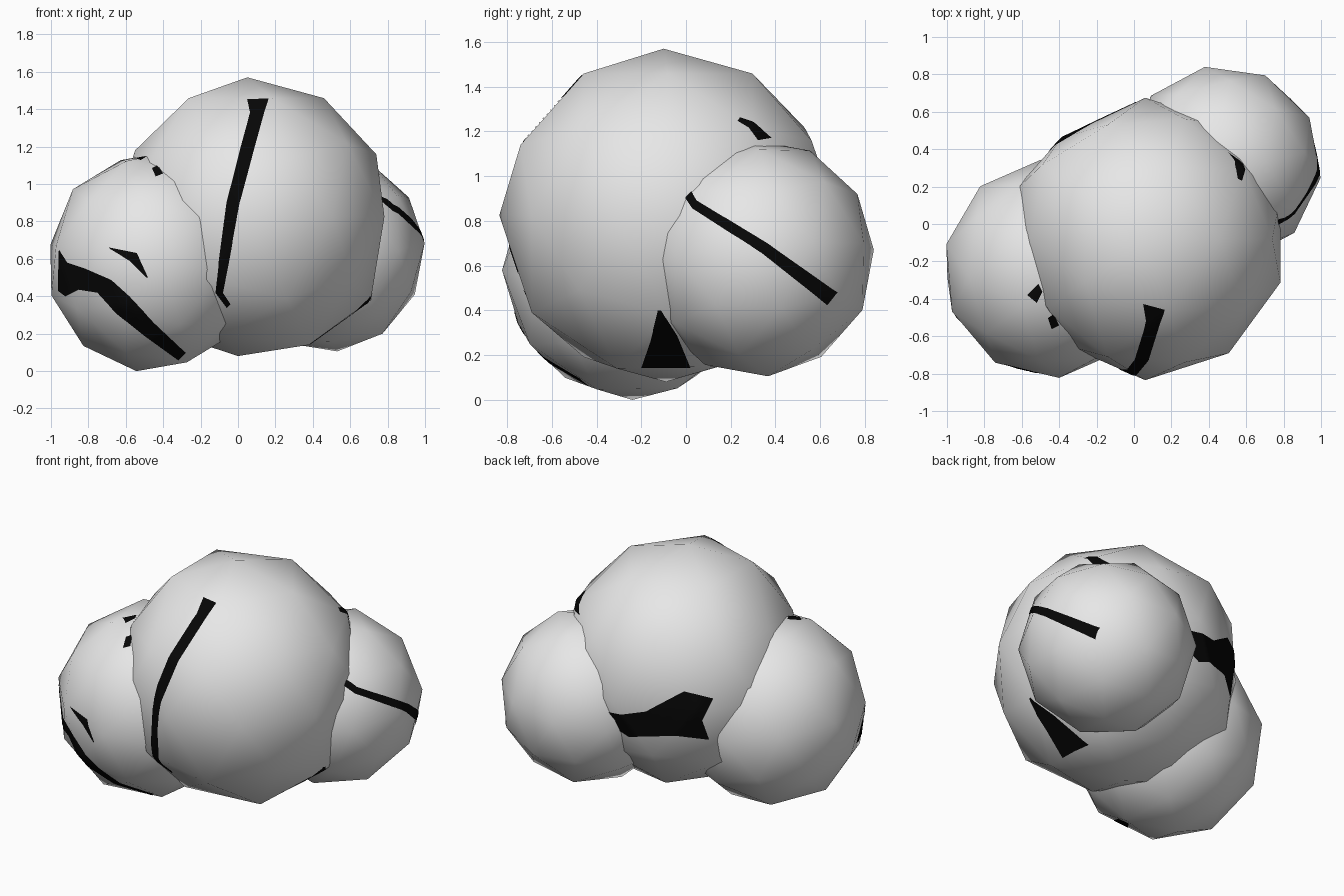
import bpy, bmesh, math
from mathutils import Vector, Matrix, Euler
from mathutils.bvhtree import BVHTree

if "Cube" in bpy.data.objects:
    bpy.data.objects.remove(bpy.data.objects["Cube"])


def material(name, rgb):
    m = bpy.data.materials.new(name)
    m.diffuse_color = (*rgb, 1)
    m.use_nodes = True
    m.node_tree.nodes["Principled BSDF"].inputs["Base Color"].default_value = m.diffuse_color
    return m


STONE = material("light grey stone", (0.8, 0.8, 0.8))
BLACK = material("black crack", (0.002, 0.002, 0.002))


def finish(bm, name, mat):
    me = bpy.data.meshes.new(name)
    bm.to_mesh(me)
    bm.free()
    me.materials.append(mat)
    for p in me.polygons:
        p.use_smooth = True
    ob = bpy.data.objects.new(name, me)
    bpy.context.collection.objects.link(ob)


def boulder(name, centre, radii, turn=0, tilt=(0, 0), nudges=()):
    """Low-poly round boulder; returns a tree for projecting cracks on it."""
    bm = bmesh.new()
    tilted = Euler((math.radians(tilt[0]), math.radians(tilt[1]), 0)).to_matrix().to_4x4()
    mat = (Matrix.Translation(centre) @ tilted
           @ Matrix.Diagonal((*radii, 1)) @ Matrix.Rotation(math.radians(turn), 4, 'Z'))
    bmesh.ops.create_icosphere(bm, subdivisions=2, radius=1, matrix=mat)
    for n in nudges:  # chipped corners: nearest corner moves to the point
        min(bm.verts, key=lambda v: (v.co - Vector(n)).length).co = n
    bm.normal_update()
    tree = BVHTree.FromBMesh(bm)
    finish(bm, name, STONE)
    return tree


def crack(name, tree, view, ribs, steps=12, across=4):
    """Thin skin between left/right rib points, projected along a view."""
    right, up, out, origin = view

    def project(p):
        pos = origin + right * p[0] + up * p[1]
        hit, normal, _, _ = tree.ray_cast(pos + out * 4, -out)
        return hit + normal * 0.004 if hit else None

    rows = []
    for i in range(len(ribs) - 1):
        a, b = ribs[i], ribs[i + 1]
        for s in range(steps + (i == len(ribs) - 2)):
            t = s / steps
            l = Vector(a[0]).lerp(Vector(b[0]), t)
            r = Vector(a[1]).lerp(Vector(b[1]), t)
            rows.append([project(l.lerp(r, k / across)) for k in range(across + 1)])
    bm = bmesh.new()
    grid = [[bm.verts.new(p) if p else None for p in row] for row in rows]
    for g, h in zip(grid, grid[1:]):
        for k in range(across):
            quad = [g[k], g[k + 1], h[k + 1], h[k]]
            if all(quad):
                f = bm.faces.new(quad)
                f.normal_update()
                if f.normal.dot(out) < 0:
                    f.normal_flip()
    bmesh.ops.remove_doubles(bm, verts=bm.verts, dist=0.0002)
    finish(bm, name, BLACK)


# Boulders
middle = boulder("middle_boulder", (0.06, -0.08, 0.825), (0.76, 0.755, 0.745), nudges=[
    (-0.39, 0.46, 0.80), (-0.55, -0.08, 1.18), (-0.14, -0.71, 1.17),
    (0.27, -0.74, 1.14), (0.0, -0.09, 0.08), (0.05, -0.10, 1.57),
    (-0.61, -0.29, 0.80), (-0.36, -0.65, 0.80), (-0.46, -0.45, 1.14),
    (0.71, -0.08, 0.38), (0.26, -0.69, 0.39), (0.38, 0.15, 0.15), (0.38, -0.31, 0.14)])
left = boulder("left_boulder", (-0.45, -0.24, 0.587), (0.575, 0.585, 0.595), 5, (0, 9))
right = boulder("right_boulder", (0.475, 0.32, 0.635), (0.53, 0.53, 0.535), 10, (5, -6))

# Projection views: right, up, outward direction, origin
X, Y, Z, O = Vector((1, 0, 0)), Vector((0, 1, 0)), Vector((0, 0, 1)), Vector()
FRONT, SIDE, TOP = (X, Z, -Y, O), (Y, Z, X, O), (X, Y, Z, O)
a, e = math.radians(35), math.radians(25)
flat = Vector((-math.sin(a), math.cos(a), 0))
BACK_LEFT = (Vector((-math.cos(a), -math.sin(a), 0)), Z * math.cos(e) - flat * math.sin(e),
             flat * math.cos(e) + Z * math.sin(e), Vector((0, 0, 0.785)))

# Long crack on the front of the middle boulder
crack("front_crack", middle, FRONT, [
    ((0.05, 1.45), (0.165, 1.455)), ((0.065, 1.38), (0.14, 1.38)),
    ((0.01, 1.18), (0.085, 1.18)), ((-0.06, 0.9), (0.01, 0.9)),
    ((-0.10, 0.6), (-0.045, 0.6)), ((-0.12, 0.42), (-0.08, 0.42)),
    ((-0.06, 0.34), (-0.04, 0.36))])

# Cracks on the left boulder
crack("left_crack", left, FRONT, [
    ((-0.955, 0.65), (-0.96, 0.43)), ((-0.91, 0.58), (-0.92, 0.40)),
    ((-0.82, 0.55), (-0.85, 0.435)), ((-0.68, 0.49), (-0.75, 0.42)),
    ((-0.58, 0.40), (-0.65, 0.31)), ((-0.45, 0.26), (-0.50, 0.19)),
    ((-0.28, 0.10), (-0.32, 0.06))])
crack("left_chip", left, FRONT, [
    ((-0.69, 0.66), (-0.68, 0.65)), ((-0.54, 0.63), (-0.58, 0.59)),
    ((-0.48, 0.50), (-0.49, 0.50))])
crack("left_top_chip_a", left, TOP, [
    ((-0.57, -0.38), (-0.52, -0.42)), ((-0.51, -0.32), (-0.49, -0.36))])
crack("left_top_chip_b", left, TOP, [
    ((-0.46, -0.50), (-0.44, -0.56)), ((-0.43, -0.48), (-0.40, -0.54))])

# Crack on the right boulder
crack("right_crack", right, SIDE, [
    ((-0.02, 0.93), (0.02, 0.94)), ((0.03, 0.855), (0.05, 0.89)),
    ((0.34, 0.655), (0.37, 0.695)), ((0.63, 0.425), (0.675, 0.48))])

# Chips on the right of the middle boulder
crack("low_chip", middle, SIDE, [
    ((-0.125, 0.40), (-0.11, 0.40)), ((-0.16, 0.26), (-0.04, 0.29)),
    ((-0.20, 0.145), (0.02, 0.145))])
crack("high_chip", middle, SIDE, [
    ((0.23, 1.245), (0.24, 1.26)), ((0.28, 1.215), (0.30, 1.24)),
    ((0.32, 1.16), (0.38, 1.17))])


# Forked crack at the back, read in picture units and scaled
def px(x, y):
    return ((x - 686) / 168, (668 - y) / 168)


upper = [(602, 706), (622, 710), (646, 707), (684, 687), (713, 694)]
core = [(610, 713), (626, 720), (648, 720), (682, 716), (702, 716)]
lower = [(614, 722), (629, 732), (650, 732), (675, 731), (709, 735)]
for name, edge in (("back_crack_upper", upper), ("back_crack_lower", lower)):
    crack(name, middle, BACK_LEFT, [(px(*p), px(*q)) for p, q in zip(edge, core)])
